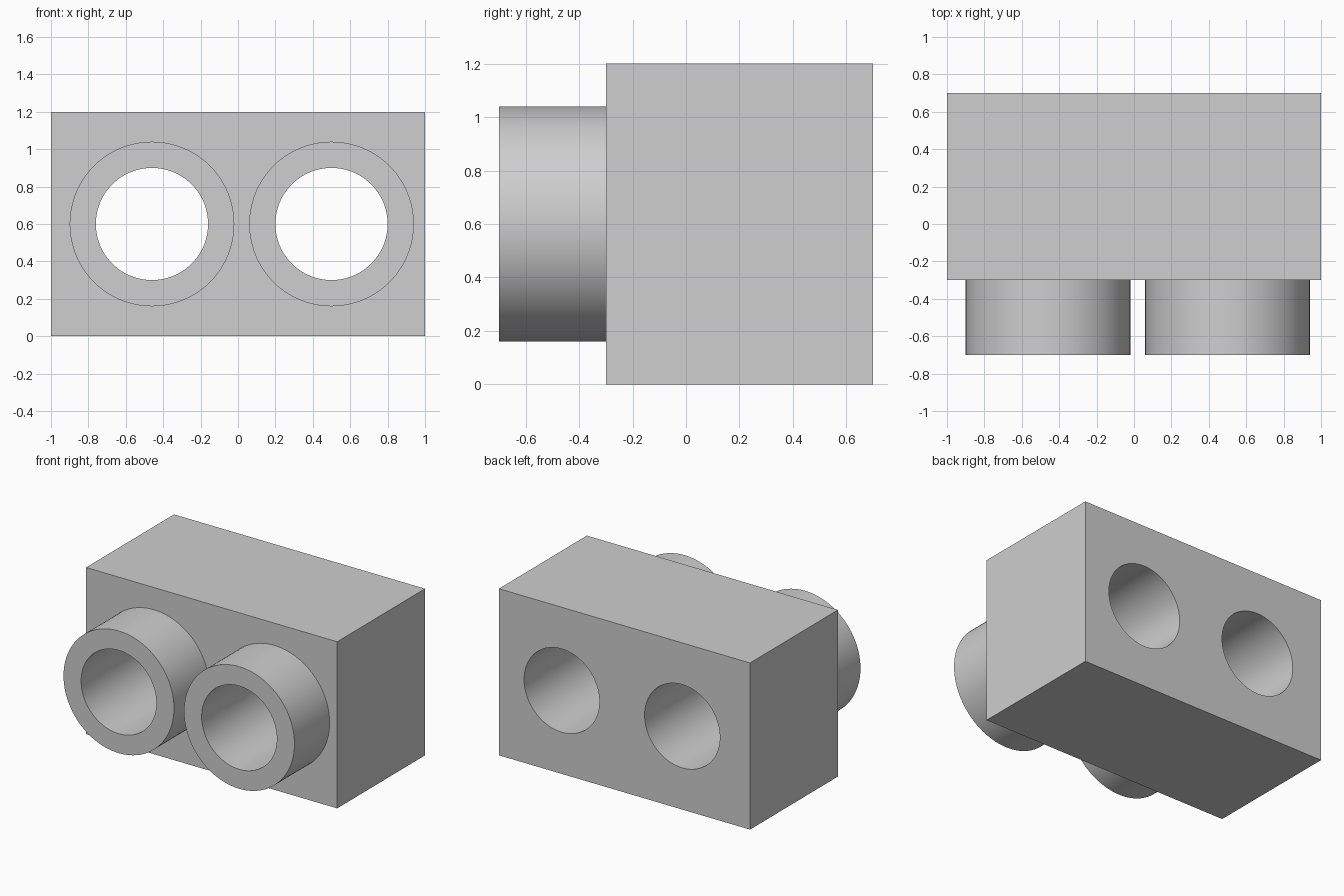
import bpy
import math

default = bpy.data.objects.get("Cube")
if default:
    bpy.data.objects.remove(default, do_unlink=True)

HEIGHT = 1.2
FRONT, BACK, TUBE_FRONT = -0.3, 0.7, -0.7
TUBE_RADIUS, BORE_RADIUS = 0.44, 0.3
TUBES = {"right": -0.46, "left": 0.5}

# Single grey finish
grey = bpy.data.materials.new("plain_grey")
grey.use_nodes = True
colour = (0.62, 0.62, 0.62, 1)
grey.diffuse_color = colour
grey.node_tree.nodes["Principled BSDF"].inputs["Base Color"].default_value = colour


def cylinder(name, x, radius, y0, y1):
    """Cylinder lying along y at mid height."""
    bpy.ops.mesh.primitive_cylinder_add(
        vertices=96, radius=radius, depth=y1 - y0,
        location=(x, (y0 + y1) / 2, HEIGHT / 2), rotation=(math.pi / 2, 0, 0))
    obj = bpy.context.object
    obj.name = name
    obj.data.materials.append(grey)
    return obj


def cut(obj, cutter):
    mod = obj.modifiers.new("bore", 'BOOLEAN')
    mod.operation = 'DIFFERENCE'
    mod.solver = 'EXACT'
    mod.object = cutter
    bpy.ops.object.select_all(action='DESELECT')
    obj.select_set(True)
    bpy.context.view_layer.objects.active = obj
    bpy.ops.object.modifier_apply(modifier=mod.name)


def smooth(obj):
    bpy.ops.object.select_all(action='DESELECT')
    obj.select_set(True)
    bpy.context.view_layer.objects.active = obj
    bpy.ops.object.shade_smooth_by_angle(angle=math.radians(30))


# Main block
bpy.ops.mesh.primitive_cube_add(size=1, location=(0, (FRONT + BACK) / 2, HEIGHT / 2))
block = bpy.context.object
block.name = "block"
block.scale = (2, BACK - FRONT, HEIGHT)
bpy.ops.object.transform_apply(location=False, rotation=False, scale=True)
block.data.materials.append(grey)

# Two front tubes, with bores running through to the back of the block
for side, x in TUBES.items():
    tube = cylinder(side + "_tube", x, TUBE_RADIUS, TUBE_FRONT, FRONT)
    cutter = cylinder(side + "_bore_cutter", x, BORE_RADIUS, TUBE_FRONT - 0.1, BACK + 0.1)
    cutter.hide_render = True
    cut(tube, cutter)
    cut(block, cutter)
    bpy.data.objects.remove(cutter, do_unlink=True)
    smooth(tube)

smooth(block)
